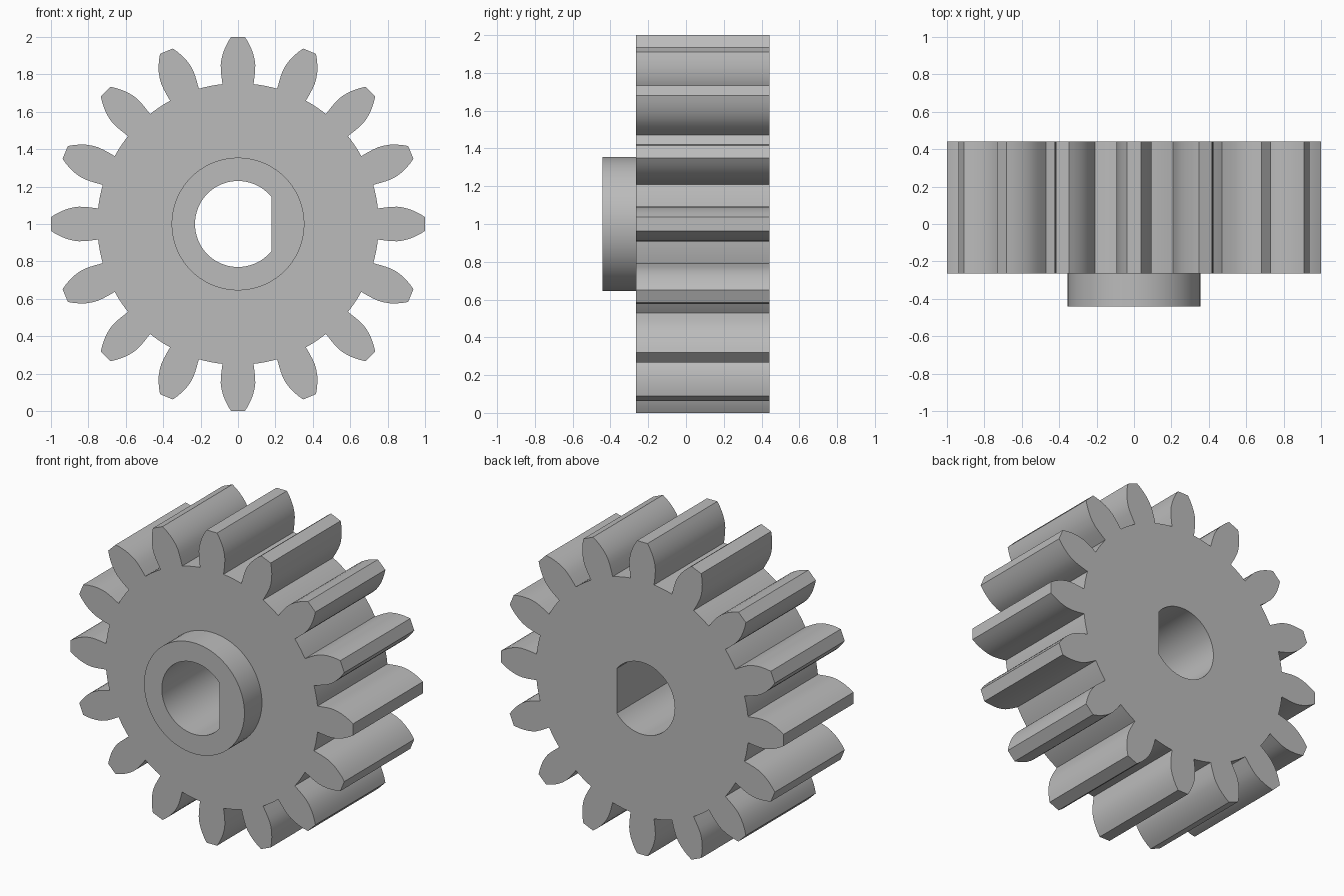
import bpy, bmesh
from math import sin, cos, pi, acos, atan2, hypot, radians

cube = bpy.data.objects.get("Cube")
if cube:
    bpy.data.objects.remove(cube)

TEETH = 16
CENTRE_Z = 1.0
BORE_R, FLAT_X = 0.23, 0.18
HUB_R = 0.355
FRONT, STEP, BACK = -0.442, -0.265, 0.442

grey = bpy.data.materials.new("plain grey")
grey.use_nodes = True
colour = (0.5, 0.5, 0.5, 1)
grey.diffuse_color = colour
grey.node_tree.nodes["Principled BSDF"].inputs["Base Color"].default_value = colour


def arc(radius, start, end, steps):
    """Points on an arc, both ends included."""
    angles = [start + (end - start) * i / steps for i in range(steps + 1)]
    return [(radius * cos(a), radius * sin(a)) for a in angles]


def gear_outline():
    # One flank from root to tip: (half width, distance from the axis)
    flank = [(0.083, 0.748), (0.088, 0.785), (0.0915, 0.82), (0.0925, 0.85),
             (0.089, 0.88), (0.081, 0.912), (0.069, 0.943), (0.054, 0.973),
             (0.037, 1.0)]
    tooth = [(r, -w) for w, r in flank] + [(r, w) for w, r in reversed(flank)]
    root_w, root_d = flank[0]
    root_r, root_a = hypot(root_w, root_d), atan2(root_w, root_d)
    pitch = 2 * pi / TEETH
    # Root land up to the next tooth
    tooth += arc(root_r, root_a, pitch - root_a, 6)[1:-1]
    points = []
    for i in range(TEETH):
        c, s = cos(i * pitch), sin(i * pitch)
        points += [(x * c - z * s, x * s + z * c) for x, z in tooth]
    return points


def extrude_profile(name, outline, hole, y0, y1, open_back=False):
    """Solid between y0 and y1 from an outline with a hole through it."""
    bm = bmesh.new()
    edges = []
    for loop in (outline, hole):
        verts = [bm.verts.new((x, y0, z + CENTRE_Z)) for x, z in loop]
        edges += [bm.edges.new((v, verts[i - 1])) for i, v in enumerate(verts)]
    bmesh.ops.triangle_fill(bm, use_beauty=True, use_dissolve=False,
                            edges=edges, normal=(0, -1, 0))
    front = list(bm.faces)
    new = bmesh.ops.extrude_face_region(bm, geom=front, use_keep_orig=True)["geom"]
    moved = [g for g in new if isinstance(g, bmesh.types.BMVert)]
    bmesh.ops.translate(bm, verts=moved, vec=(0, y1 - y0, 0))
    bmesh.ops.recalc_face_normals(bm, faces=bm.faces)
    if open_back:
        caps = [f for f in bm.faces if all(abs(v.co.y - y1) < 1e-4 for v in f.verts)]
        bmesh.ops.delete(bm, geom=caps, context="FACES")
    mesh = bpy.data.meshes.new(name)
    bm.to_mesh(mesh)
    bm.free()
    mesh.materials.append(grey)
    obj = bpy.data.objects.new(name, mesh)
    bpy.context.collection.objects.link(obj)
    bpy.ops.object.select_all(action="DESELECT")
    obj.select_set(True)
    bpy.context.view_layer.objects.active = obj
    bpy.ops.object.shade_smooth_by_angle(angle=radians(25))
    return obj


# D-shaped shaft bore with its flat on the +x side
flat_a = acos(FLAT_X / BORE_R)
bore = arc(BORE_R, flat_a, 2 * pi - flat_a, 56)

# Toothed wheel, then the collar on its front
extrude_profile("gear_wheel", gear_outline(), bore, STEP, BACK)
extrude_profile("hub_collar", arc(HUB_R, 0, 2 * pi, 72)[:-1], bore,
                FRONT, STEP, open_back=True)
